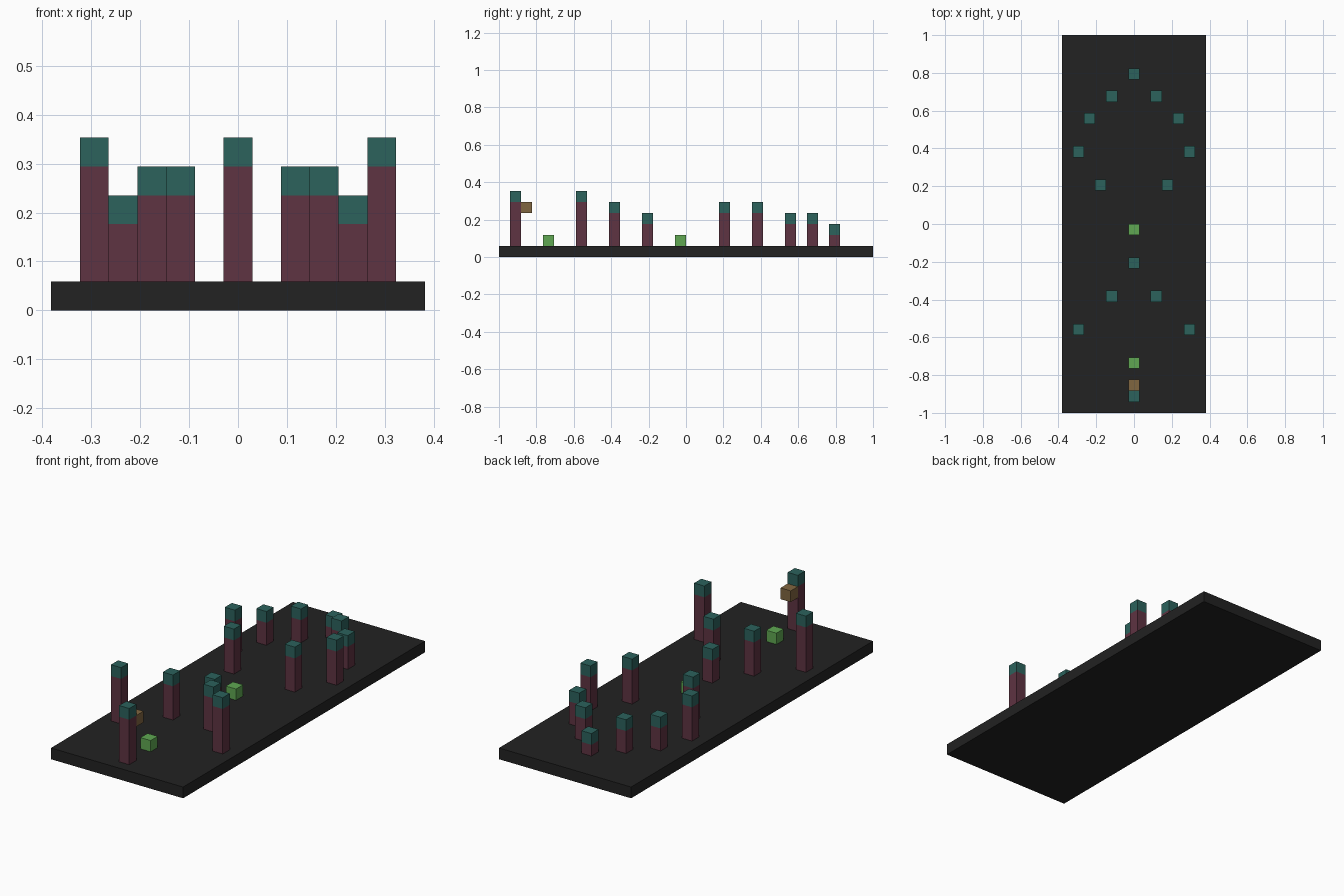
import bpy
import bmesh
from mathutils import Matrix, Vector

if "Cube" in bpy.data.objects:
    bpy.data.objects.remove(bpy.data.objects["Cube"], do_unlink=True)

U = 2 / 34  # one block


def material(name, rgb):
    mat = bpy.data.materials.new(name)
    mat.use_nodes = True
    mat.diffuse_color = (*rgb, 1)
    mat.node_tree.nodes["Principled BSDF"].inputs["Base Color"].default_value = (*rgb, 1)
    return mat


charcoal = material("charcoal", (0.016, 0.016, 0.016))
maroon = material("maroon", (0.112, 0.033, 0.054))
teal = material("teal", (0.025, 0.122, 0.107))
green = material("green", (0.115, 0.39, 0.085))
brown = material("brown", (0.216, 0.133, 0.051))


def box(name, x, y, bottom, top, mat, width=1, depth=1):
    """Box in block units, centred on x and y, between two heights."""
    size = Vector((width, depth, top - bottom)) * U
    centre = Vector((x, y, (bottom + top) / 2)) * U
    bm = bmesh.new()
    bmesh.ops.create_cube(bm, size=1, matrix=Matrix.LocRotScale(centre, None, size))
    mesh = bpy.data.meshes.new(name)
    bm.to_mesh(mesh)
    bm.free()
    mesh.materials.append(mat)
    obj = bpy.data.objects.new(name, mesh)
    bpy.context.collection.objects.link(obj)


def column(name, x, y, top):
    box(name + "_shaft", x, y, 1, top - 1, maroon)
    box(name + "_cap", x, y, top - 1, top, teal)


# Base slab
box("base_slab", 0, 0, 0, 1, charcoal, width=13, depth=34)

# Columns: distance from the centre line, y, top height
rows = [
    ("front_column", 0, -15.5, 6),
    ("tall_column", 5, -9.5, 6),
    ("inner_column", 2, -6.5, 5),
    ("middle_column", 0, -3.5, 4),
    ("near_ring_column", 3, 3.5, 5),
    ("wide_ring_column", 5, 6.5, 5),
    ("rear_ring_column", 4, 9.5, 4),
    ("far_ring_column", 2, 11.5, 4),
    ("back_column", 0, 13.5, 3),
]
for name, x, y, top in rows:
    if x:
        column(name + "_left", x, y, top)
        column(name + "_right", -x, y, top)
    else:
        column(name, x, y, top)

# Marker blocks on the centre line
box("front_green_block", 0, -12.5, 1, 2, green)
box("middle_green_block", 0, -0.5, 1, 2, green)
box("brown_side_block", 0, -14.5, 4, 5, brown)
